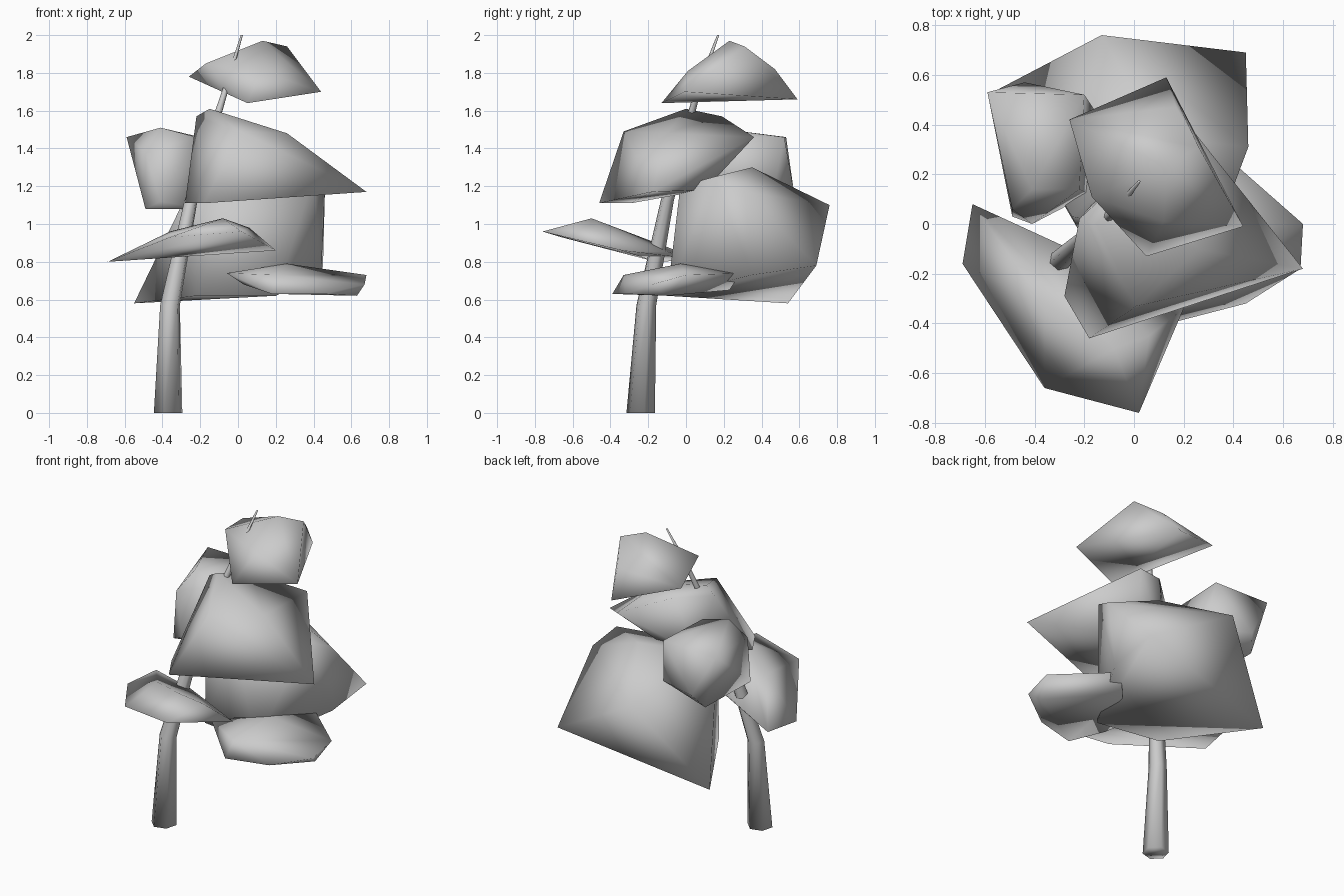
import bpy, bmesh
from math import cos, sin, tau


def finish(name, bm):
    bmesh.ops.recalc_face_normals(bm, faces=bm.faces)
    mesh = bpy.data.meshes.new(name)
    bm.to_mesh(mesh)
    bm.free()
    for p in mesh.polygons:
        p.use_smooth = True
    obj = bpy.data.objects.new(name, mesh)
    bpy.context.collection.objects.link(obj)
    return obj


def clump(name, *corners):
    """Faceted foliage mass: the hull around a few corner points."""
    bm = bmesh.new()
    for c in corners:
        bm.verts.new(c)
    bmesh.ops.convex_hull(bm, input=bm.verts)
    loose = [v for v in bm.verts if not v.link_faces]
    bmesh.ops.delete(bm, geom=loose, context='VERTS')
    return finish(name, bm)


def limb(name, path, sides=6, turn=tau / 24):
    """Tapered tube through (x, y, z, radius) stations with horizontal rings."""
    bm = bmesh.new()
    rings = [[bm.verts.new((x + r * cos(turn + tau * i / sides), y + r * sin(turn + tau * i / sides), z))
              for i in range(sides)] for x, y, z, r in path]
    for a, b in zip(rings, rings[1:]):
        for i in range(sides):
            j = (i + 1) % sides
            bm.faces.new((a[i], a[j], b[j], b[i]))
    bm.faces.new(rings[0])
    bm.faces.new(rings[-1])
    return finish(name, bm)


# Leaning trunk
limb("trunk", [(-.37, -.24, 0, .078), (-.36, -.21, .57, .054), (-.25, -.10, 1.12, .036),
               (-.07, .06, 1.7, .017), (.02, .17, 2.0, .006)])

# Crown tip
clump("foliage_top", (-.26, .42, 1.78), (.13, .59, 1.66), (.44, -.01, 1.70), (.05, -.13, 1.64),
      (.13, .23, 1.97), (.26, .31, 1.94), (.17, .47, 1.82), (-.17, .11, 1.85), (.12, .01, 1.81))

# Upper front
clump("foliage_upper_front", (-.18, -.46, 1.11), (-.28, -.29, 1.11), (.68, -.18, 1.17),
      (.25, .36, 1.46), (-.15, 0, 1.61), (-.22, .02, 1.57), (-.04, .19, 1.57),
      (.01, -.33, 1.49), (-.16, .09, 1.19), (.05, .10, 1.18), (.26, -.10, 1.48))

# Upper back left
clump("foliage_back_left", (-.59, .53, 1.46), (-.20, .52, 1.46), (-.41, .14, 1.51),
      (-.44, .57, 1.18), (-.49, .50, 1.09), (-.49, .03, 1.08), (-.41, 0, 1.12), (-.18, .12, 1.08),
      (-.16, .46, 1.16), (-.49, .06, 1.38), (-.22, .14, 1.46))

# Large back mass
clump("foliage_back", (-.13, .76, 1.10), (.45, .69, .78), (.46, .31, 1.17), (-.55, .54, .58),
      (-.25, .03, 1.20), (.20, -.10, .62), (-.22, -.03, .62), (.10, .35, 1.30),
      (.40, .15, 1.25), (.44, .35, .73), (0, -.03, 1.20))

# Low front left
clump("foliage_front_left", (-.65, .08, .81), (-.69, -.16, .80), (-.36, -.66, .93),
      (.02, -.76, .96), (.20, -.34, .86), (-.08, -.50, 1.03), (-.28, -.09, .85),
      (-.36, -.32, .96), (.06, -.45, .98))

# Low right
clump("foliage_right", (.68, 0, .73), (.63, -.10, .62), (.67, -.18, .68), (.45, -.32, .63),
      (.18, -.39, .63), (.35, .29, .74), (.28, .23, .65), (-.06, -.19, .74), (.26, -.03, .79),
      (.20, -.33, .73), (.03, -.23, .68))
